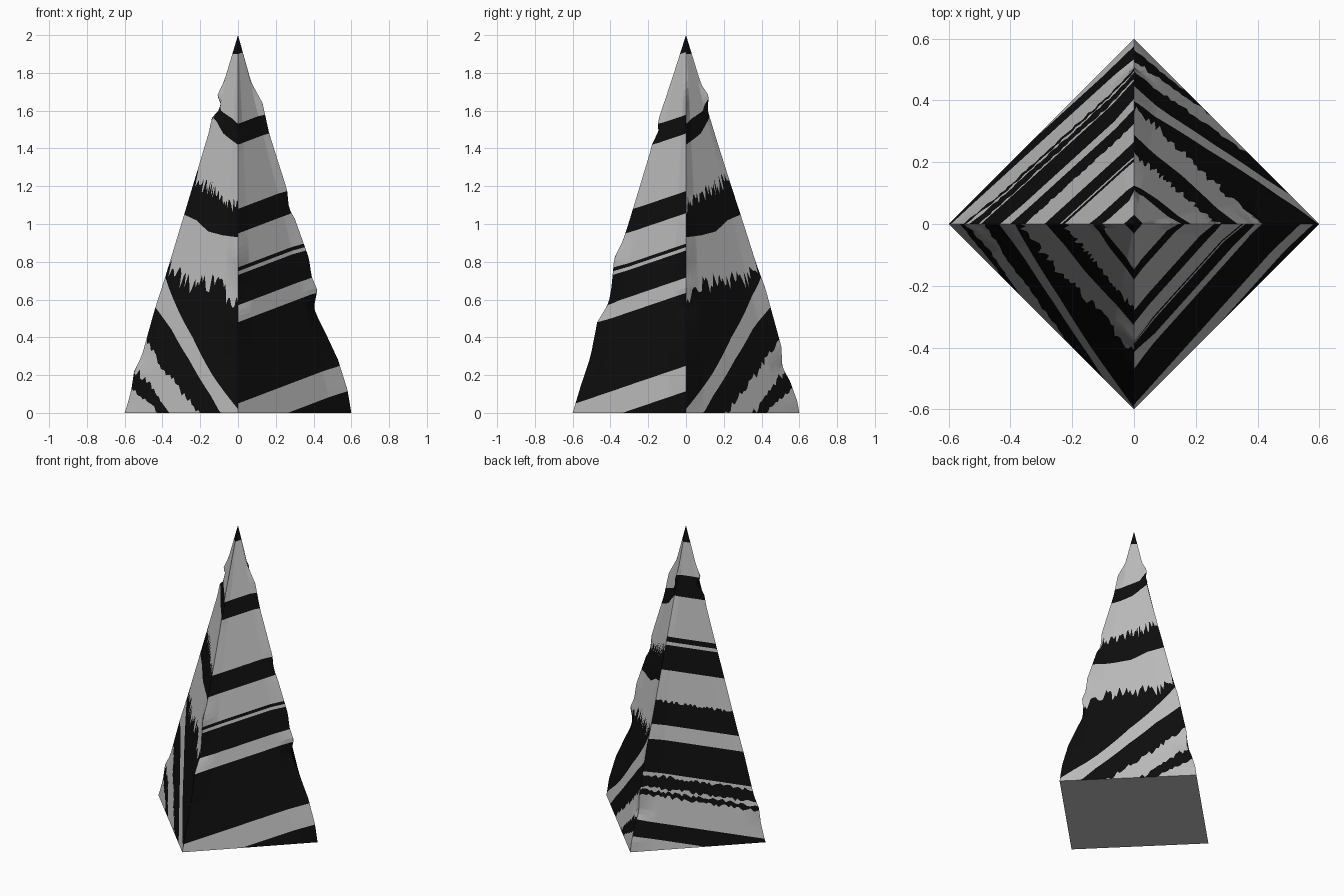
import bpy, bmesh, math, random
from mathutils import Vector

if "Cube" in bpy.data.objects:
    bpy.data.objects.remove(bpy.data.objects["Cube"])

random.seed(4)
R, H, COLS = 0.6, 2.0, 48

dark = bpy.data.materials.new("dark_stripe")
dark.diffuse_color = (0.004, 0.004, 0.004, 1)
dark.use_nodes = True
dark.node_tree.nodes["Principled BSDF"].inputs["Base Color"].default_value = dark.diffuse_color
light = bpy.data.materials.new("grey_stone")
light.diffuse_color = (0.5, 0.5, 0.5, 1)
light.use_nodes = True
light.node_tree.nodes["Principled BSDF"].inputs["Base Color"].default_value = light.diffuse_color

# Chipped corner edges: outward direction and (height, radius) profile
EDGES = {
    "front": ((0, -1), [(0, .6), (.15, .555), (.3, .505), (.48, .47), (.58, .41), (.66, .395), (.82, .38),
                        (.91, .335), (1.0, .305), (1.38, .19), (1.44, .175), (1.48, .145), (1.54, .15), (1.75, .08), (2, 0)]),
    "right": ((1, 0), [(0, .6), (.12, .58), (.28, .53), (.42, .465), (.55, .4), (.65, .42), (.72, .39),
                       (.82, .375), (1.03, .30), (1.08, .27), (1.18, .26), (1.48, .165), (1.64, .13), (1.75, .07), (2, 0)]),
    "back": ((0, 1), [(0, .6), (.06, .59), (.17, .55), (.24, .51), (.35, .505), (.66, .42), (.78, .375),
                      (1.0, .305), (1.2, .24), (1.42, .17), (1.6, .115), (1.68, .12), (1.74, .08), (2, 0)]),
    "left": ((-1, 0), [(0, .6), (.03, .59), (.12, .565), (.22, .55), (.3, .51), (.55, .44), (.72, .385),
                       (1.0, .3), (1.2, .24), (1.5, .15), (1.56, .14), (1.62, .085), (1.68, .11), (1.76, .072), (2, 0)]),
}


def interp(pts, z):
    for (a, ra), (b, rb) in zip(pts, pts[1:]):
        if z <= b:
            return ra + (rb - ra) * (z - a) / (b - a)
    return pts[-1][1]


def surface(e0, e1, z, t):
    """Point on the flat side between two edges, with chips fading in from each edge."""
    straight = R * (1 - z / H)
    p = Vector((0, 0, z))
    for name, w in ((e0, 1 - t), (e1, t)):
        (dx, dy), prof = EDGES[name]
        chip = (interp(prof, z) - straight) * max(0, 1 - (1 - w) / 0.16)
        r = straight * w + chip
        p += Vector((dx * r, dy * r, 0))
    return p


def sloped(levels, slope, ragged=()):
    """Straight tilted stripe edges, each given by its height at the first edge."""
    k = slope * R
    return [([(z + k * i / 4) / (1 + k * i / 8) for i in range(5)], .012 if z in ragged else 0)
            for z in levels]


# Stripe boundaries (heights at 5 stations across a side, raggedness)
fan = [
    ([-.5, -.35, -.15, .03, .13], .01), ([-.4, -.25, -.06, .10, .23], .02),
    ([-.3, -.08, .10, .24, .38], .02), ([-.15, .09, .28, .44, .56], 0),
    ([.02, .20, .40, .56, .72], 0), ([.56, .68, .69, .69, .77], .06),
    ([.93, .94, .96, 1.02, 1.05], 0), ([1.08, 1.13, 1.18, 1.21, 1.24], .05),
    ([1.42, 1.45, 1.48, 1.53, 1.57], 0), ([1.53, 1.56, 1.58, 1.60, 1.66], 0),
    ([1.9] * 5, 0)]
rising = sloped([-.1, .05, .48, .57, .73, .75, .77, .95, 1.08, 1.42, 1.53, 1.9], .38)
falling = sloped([.1, .2, .36, .39, .41, .48, .5, .7, .79, .93, 1.12, 1.27, 1.29, 1.32, 1.57, 1.7, 1.9],
                 -.3, (.36, .39, .41, .48, .93))


def station(vals, t):
    i = min(int(t * 4), 3)
    return vals[i] + (vals[i + 1] - vals[i]) * (t * 4 - i)


def build_side(name, e0, e1, stripes, starts_dark, flip=False):
    ts = [j / COLS for j in range(COLS + 1)]
    lines = [[0.0] * (COLS + 1)]
    for vals, rag in stripes + [([H] * 5, 0)]:
        row = [station(vals, t) + rag * random.uniform(-1, 1) for t in ts]
        lines.append([min(H, max(z, low, 0)) for z, low in zip(row, lines[-1])])
    bm = bmesh.new()
    is_dark = starts_dark
    for lo, hi in zip(lines, lines[1:]):
        n = max(1, math.ceil(max(b - a for a, b in zip(lo, hi)) / .04))
        grid = [[bm.verts.new(surface(e0, e1, a + (b - a) * i / n, t))
                 for a, b, t in zip(lo, hi, ts)] for i in range(n + 1)]
        for r0, r1 in zip(grid, grid[1:]):
            for j in range(COLS):
                quad = [r0[j], r0[j + 1], r1[j + 1], r1[j]]
                f = bm.faces.new(quad[::-1] if flip else quad)
                f.material_index = int(is_dark)
        is_dark = not is_dark
    bmesh.ops.remove_doubles(bm, verts=bm.verts[:], dist=.0004)
    bmesh.ops.dissolve_degenerate(bm, edges=bm.edges[:], dist=.0002)
    finish(bm, name, (light, dark))


def finish(bm, name, mats=()):
    me = bpy.data.meshes.new(name)
    bm.to_mesh(me)
    bm.free()
    for m in mats:
        me.materials.append(m)
    bpy.context.collection.objects.link(bpy.data.objects.new(name, me))


# Four striped sides
build_side("front_right_side", "front", "right", rising, True)
build_side("front_left_side", "front", "left", fan, False, flip=True)
build_side("back_right_side", "right", "back", fan, False)
build_side("back_left_side", "back", "left", falling, False)

# Flat underside
bm = bmesh.new()
bm.faces.new([bm.verts.new(c) for c in ((0, -R, 0), (-R, 0, 0), (0, R, 0), (R, 0, 0))])
finish(bm, "underside", (light,))
